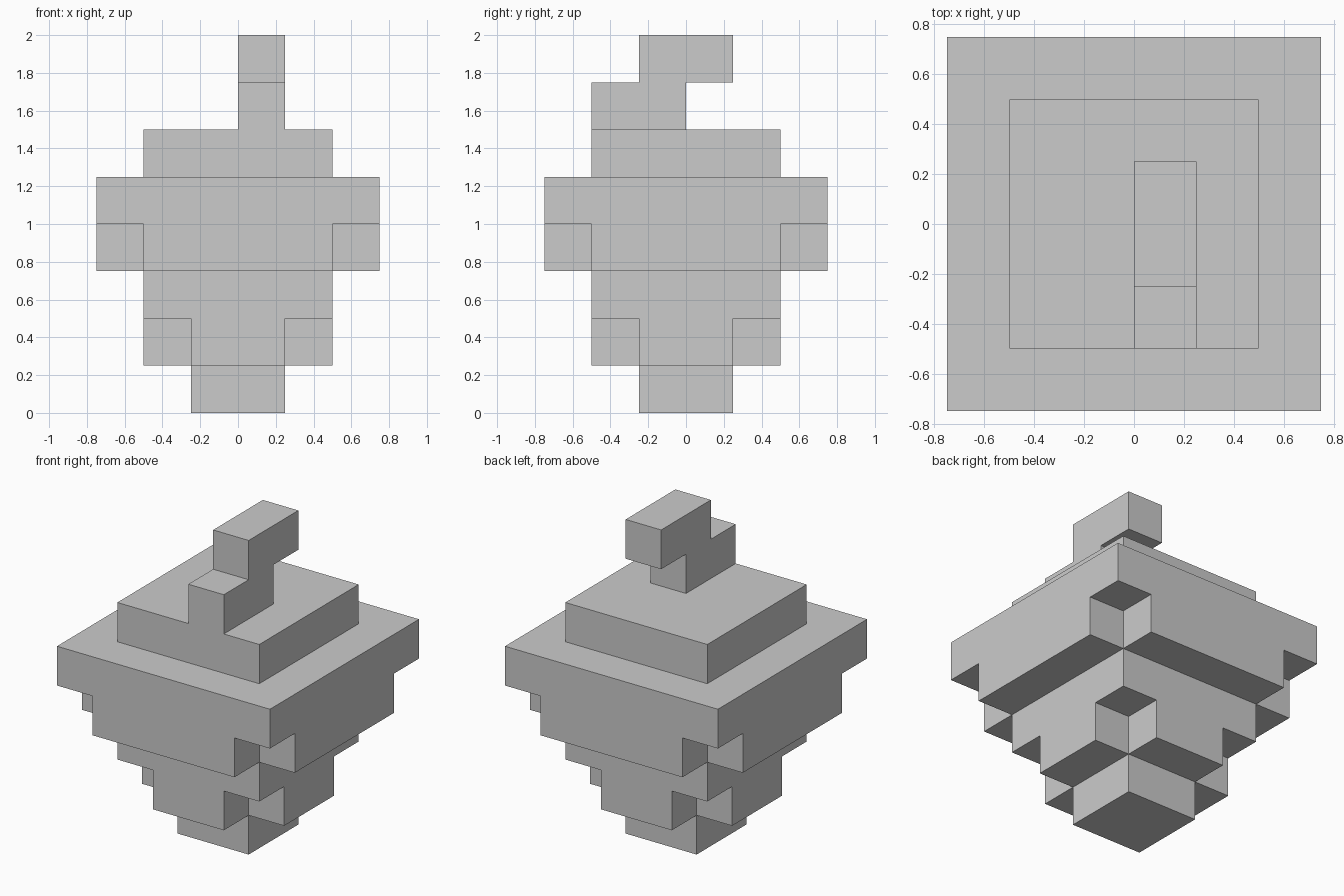
import bpy, bmesh

if "Cube" in bpy.data.objects:
    bpy.data.objects.remove(bpy.data.objects["Cube"])

U = 0.25  # block size


def box(x0, x1, y0, y1, z):
    """Block cells of a one-block-high slab."""
    return {(x, y, z) for x in range(x0, x1) for y in range(y0, y1)}


def square(r, z):
    return box(-r, r, -r, r, z)


def cross(r, z):
    """Square slab with one block missing from each corner."""
    return box(-r, r, 1 - r, r - 1, z) | box(1 - r, r - 1, -r, r, z)


def build(name, cells):
    """Closed flat-faced shell around a set of block cells."""
    bm = bmesh.new()
    for c in cells:
        for axis in range(3):
            for side in (0, 1):
                n = list(c)
                n[axis] += 2 * side - 1
                if tuple(n) in cells:
                    continue
                quad = []
                for a, b in ((0, 0), (1, 0), (1, 1), (0, 1)):
                    p = list(c)
                    p[axis] += side
                    p[(axis + 1) % 3] += a
                    p[(axis + 2) % 3] += b
                    quad.append(bm.verts.new([v * U for v in p]))
                bm.faces.new(quad if side else quad[::-1])
    bmesh.ops.remove_doubles(bm, verts=bm.verts[:], dist=1e-4)
    # merge coplanar block faces into clean planes
    bmesh.ops.dissolve_limit(bm, angle_limit=0.01, verts=bm.verts[:],
                             edges=bm.edges[:])
    mesh = bpy.data.meshes.new(name)
    bm.to_mesh(mesh)
    bm.free()
    obj = bpy.data.objects.new(name, mesh)
    bpy.context.collection.objects.link(obj)
    return obj


# Stepped body: foot, notched lower tier, notched upper tier, cap
build("stepped_body", square(1, 0) | cross(2, 1) | square(2, 2)
      | cross(3, 3) | square(3, 4) | square(2, 5))

# Bent stem on top, offset to the right and stepping backwards
build("stem", box(0, 1, -2, 0, 6) | box(0, 1, -1, 1, 7))
